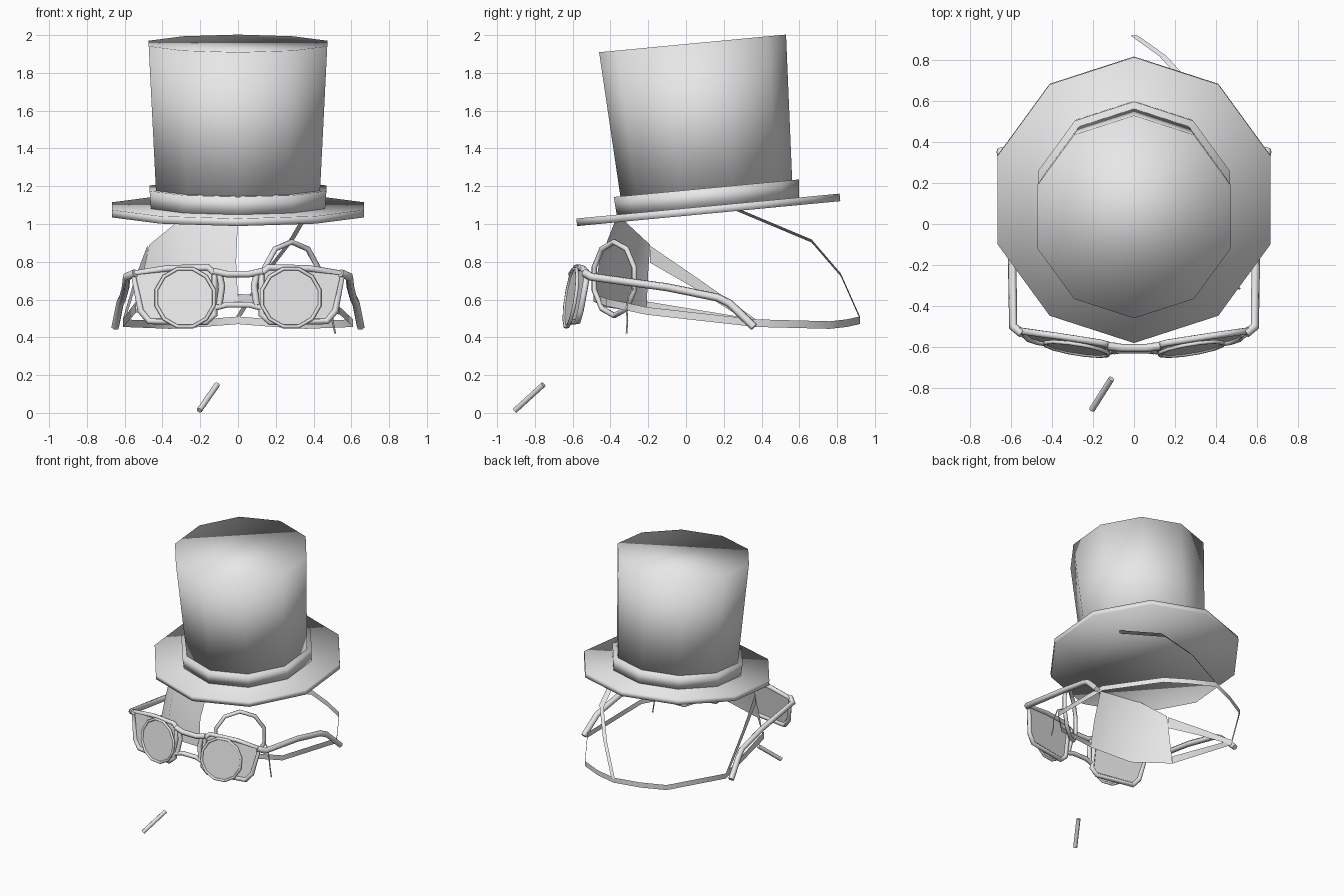
import bpy, bmesh, math
from mathutils import Vector, Matrix

if "Cube" in bpy.data.objects:
    bpy.data.objects.remove(bpy.data.objects["Cube"])

grey = bpy.data.materials.new("light_grey")
grey.diffuse_color = (0.8, 0.8, 0.8, 1)
grey.use_nodes = True
grey.node_tree.nodes["Principled BSDF"].inputs["Base Color"].default_value = grey.diffuse_color


def add_mesh(name, verts, faces, smooth=True):
    me = bpy.data.meshes.new(name)
    me.from_pydata([tuple(v) for v in verts], [], faces)
    me.materials.append(grey)
    for p in me.polygons:
        p.use_smooth = smooth
    ob = bpy.data.objects.new(name, me)
    bpy.context.collection.objects.link(ob)
    return ob


def tube(name, pts, r, cyclic=False, res=1):
    cu = bpy.data.curves.new(name, 'CURVE')
    cu.dimensions = '3D'
    sp = cu.splines.new('POLY')
    sp.points.add(len(pts) - 1)
    for p, co in zip(sp.points, pts):
        p.co = (*co, 1)
    sp.use_cyclic_u = cyclic
    sp.use_smooth = True
    cu.bevel_depth = r
    cu.bevel_resolution = res
    cu.use_fill_caps = not cyclic
    cu.materials.append(grey)
    ob = bpy.data.objects.new(name, cu)
    bpy.context.collection.objects.link(ob)
    return ob


def ribbon(name, pts, widths):
    # upright strip along a path
    verts, faces = [], []
    for i, (p, w) in enumerate(zip(pts, widths)):
        verts += [(p[0], p[1], p[2] - w / 2), (p[0], p[1], p[2] + w / 2)]
        if i:
            faces.append((2 * i - 2, 2 * i, 2 * i + 1, 2 * i - 1))
    return add_mesh(name, verts, faces)


# ---- Top hat: ten-sided stacked rings, tilted back as one ----
TILT = Matrix.Translation((0, 0.12, 1.055)) @ Matrix.Rotation(math.radians(5.4), 4, 'X')


def hat_part(name, rings, n=10):
    verts, faces = [], []
    for r, z in rings:
        for i in range(n):
            a = math.pi / 2 + 2 * math.pi * i / n
            verts.append(TILT @ Vector((r * math.cos(a), r * math.sin(a), z)))
    for k in range(len(rings) - 1):
        for i in range(n):
            j = (i + 1) % n
            faces.append((k * n + i, k * n + j, (k + 1) * n + j, (k + 1) * n + i))
    faces.append(tuple(reversed(range(n))))
    faces.append(tuple(range((len(rings) - 1) * n, len(rings) * n)))
    return add_mesh(name, verts, faces)


hat_part("hat_brim", [(0.70, 0.0), (0.70, 0.04)])
hat_part("hat_band", [(0.485, 0.04), (0.492, 0.135)])
hat_part("hat_crown", [(0.455, 0.10), (0.497, 0.905)])


# ---- Glasses wrap: depth as a function of position on the face ----
def face_y(x, z, offset=0.0):
    return -0.615 + 0.16 * max(0, abs(x) - 0.1) + 0.15 * (z - 0.6) + offset


square = [(0.555, 0.74), (0.37, 0.765), (0.16, 0.77), (0.125, 0.74), (0.125, 0.52),
          (0.17, 0.48), (0.47, 0.485), (0.515, 0.54)]

for side, s in (("right", 1), ("left", -1)):
    # square frame with its lens
    loop = [(s * x, face_y(x, z), z) for x, z in square]
    tube(f"{side}_square_frame", loop, 0.018, True)
    add_mesh(f"{side}_square_lens", loop, [tuple(range(len(loop)))])

    # temple arm with hooked end
    tube(f"{side}_temple_arm",
         [(s * 0.545, -0.535, 0.74), (s * 0.59, -0.50, 0.72), (s * 0.595, -0.1, 0.665),
          (s * 0.61, 0.17, 0.61), (s * 0.625, 0.23, 0.58), (s * 0.65, 0.36, 0.455)], 0.022)

    # nose pad post
    tube(f"{side}_nose_post",
         [(s * 0.10, face_y(0.1, 0.74), 0.74), (s * 0.085, face_y(0.1, 0.67), 0.67),
          (s * 0.10, face_y(0.1, 0.57), 0.57)], 0.018)

    # round frame with its lens
    ring = []
    for i in range(12):
        a = math.pi * 2 * (i + 0.5) / 12
        x, z = 0.28 + 0.158 * math.cos(a), 0.61 + 0.158 * math.sin(a)
        ring.append((s * x, face_y(x, z, -0.025), z))
    tube(f"{side}_round_frame", ring, 0.010, True)
    add_mesh(f"{side}_round_lens", ring, [tuple(range(12))])

# bridges
tube("square_bridge", [(-0.13, -0.595, 0.75), (-0.06, -0.605, 0.735),
                       (0.06, -0.605, 0.735), (0.13, -0.595, 0.75)], 0.02)
tube("round_bridge", [(-0.125, -0.62, 0.555), (-0.06, -0.615, 0.572),
                      (0.06, -0.615, 0.572), (0.125, -0.62, 0.555)], 0.017)

# ---- Monocle: angled ring and hanging cord ----
yaw = math.radians(37)
mono = []
for i in range(10):
    a = math.pi * 2 * (i + 0.5) / 10
    u = 0.185 * math.cos(a)
    mono.append((0.283 + u * math.cos(yaw), -0.38 + u * math.sin(yaw), 0.71 + 0.195 * math.sin(a)))
tube("monocle_ring", mono, 0.015, True)
tube("monocle_cord", [(0.425, -0.275, 0.66), (0.47, -0.30, 0.64), (0.495, -0.315, 0.56),
                      (0.50, -0.31, 0.49), (0.515, -0.315, 0.42)], 0.005)

# ---- Eyepatch: curved sheet in three columns ----
patch = [(0.0, -0.37, 1.03), (-0.31, -0.33, 1.02), (-0.47, -0.19, 0.89),
         (-0.01, -0.46, 0.80), (-0.32, -0.40, 0.78), (-0.50, -0.20, 0.75),
         (0.0, -0.49, 0.59), (-0.33, -0.43, 0.56), (-0.54, -0.21, 0.53)]
add_mesh("eyepatch", patch, [(0, 1, 4, 3), (1, 2, 5, 4), (3, 4, 7, 6), (4, 5, 8, 7)])

# straps: low loop round the back, side brace and strap over the top
low = [(-0.54, -0.21, 0.56), (-0.61, 0.37, 0.475), (-0.36, 0.76, 0.465), (-0.19, 0.85, 0.475),
       (0, 0.92, 0.49), (0.19, 0.85, 0.475), (0.36, 0.76, 0.465), (0.61, 0.37, 0.475),
       (0.54, -0.21, 0.54), (0.33, -0.42, 0.585), (0, -0.49, 0.61)]
ribbon("low_strap", low, [0.06] + [0.04] * 10)
ribbon("side_strap", [(-0.48, -0.19, 0.84), (-0.55, 0.08, 0.67), (-0.61, 0.37, 0.475)],
       [0.09, 0.06, 0.04])
top_pts = [(0, 0.92, 0.505), (0.14, 0.82, 0.73), (0.28, 0.665, 0.91), (0.38, 0.26, 1.08)]
verts, faces = [], []
for i, p in enumerate(top_pts):
    verts += [(p[0] - 0.018, p[1], p[2] - 0.008), (p[0] + 0.018, p[1], p[2] + 0.008)]
    if i:
        faces.append((2 * i - 2, 2 * i - 1, 2 * i + 1, 2 * i))
add_mesh("top_strap", verts, faces)

# ---- Cigarette ----
tube("cigarette", [(-0.205, -0.905, 0.013), (-0.11, -0.755, 0.15)], 0.015, False, 2)
